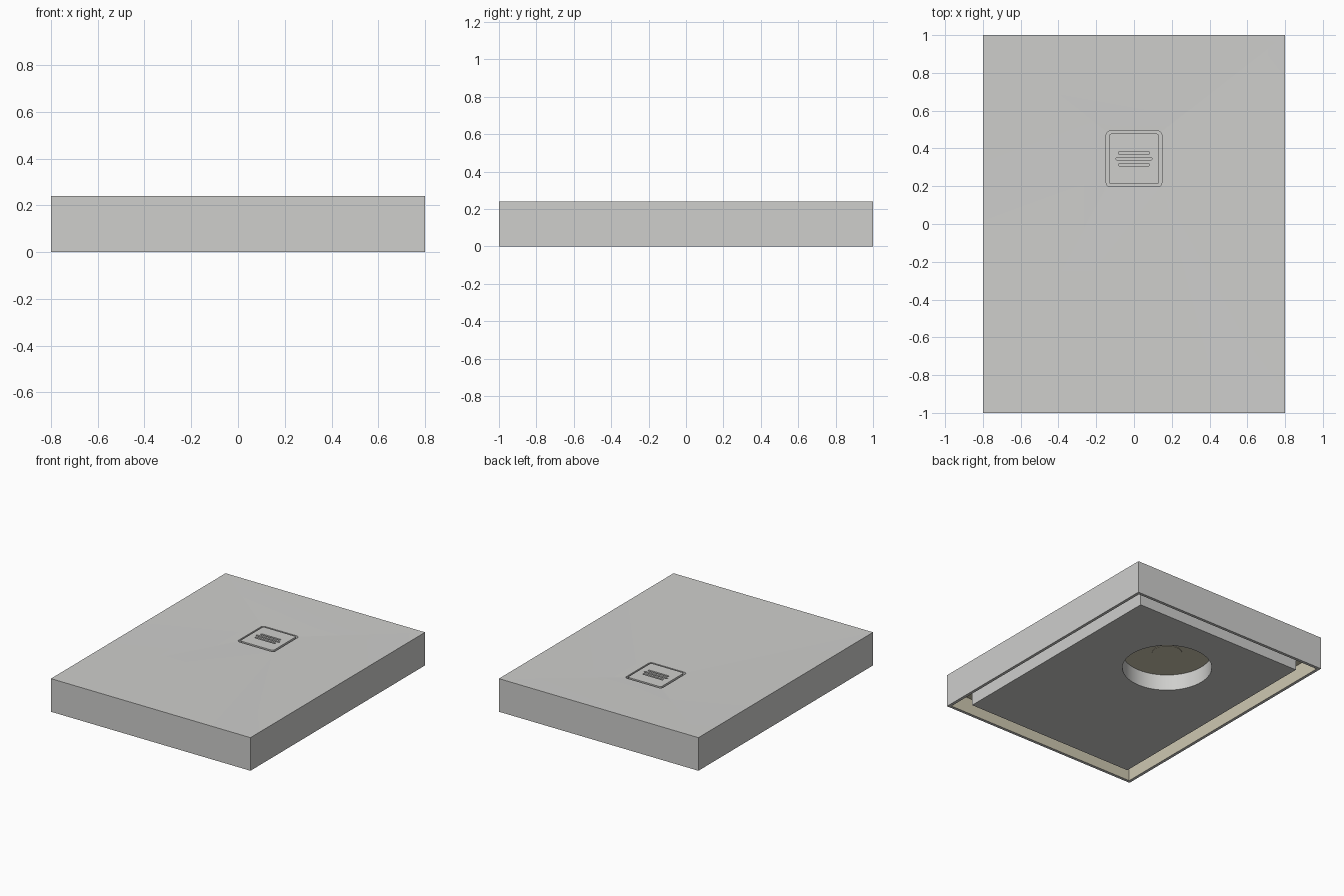
import bpy, bmesh, math

cube = bpy.data.objects.get("Cube")
if cube:
    bpy.data.objects.remove(cube, do_unlink=True)

HX, HY, TOP = 0.8, 1.0, 0.24      # tray half sizes and height
RIM, DEPTH = 0.03, 0.117          # underside rim width and cavity depth
DRAIN_Y, DIP = 0.345, 0.228       # drain position and height of the floor there


def material(name, color):
    m = bpy.data.materials.new(name)
    m.use_nodes = True
    m.diffuse_color = (*color, 1)
    m.node_tree.nodes["Principled BSDF"].inputs["Base Color"].default_value = (*color, 1)
    return m


gray = material("light gray", (0.62, 0.62, 0.605))
tan = material("warm beige", (0.62, 0.575, 0.44))


def make_object(name, bm, *mats):
    bmesh.ops.recalc_face_normals(bm, faces=bm.faces)
    mesh = bpy.data.meshes.new(name)
    bm.to_mesh(mesh)
    bm.free()
    ob = bpy.data.objects.new(name, mesh)
    bpy.context.collection.objects.link(ob)
    for m in mats:
        mesh.materials.append(m)
    return ob


def rounded_prism(name, hx, hy, radius, z0, z1, y=DRAIN_Y, steps=6, mat=gray):
    """Upright prism with a rounded rectangle, capsule or circle outline."""
    bm = bmesh.new()
    ring = []
    for q, (sx, sy) in enumerate(((1, 1), (-1, 1), (-1, -1), (1, -1))):
        for i in range(steps + 1):
            a = math.pi / 2 * (q + i / steps)
            ring.append(bm.verts.new((sx * (hx - radius) + radius * math.cos(a),
                                      y + sy * (hy - radius) + radius * math.sin(a), z0)))
    bmesh.ops.remove_doubles(bm, verts=ring, dist=1e-5)
    bm.verts.ensure_lookup_table()
    face = bm.faces.new(list(bm.verts))
    out = bmesh.ops.extrude_face_region(bm, geom=[face])
    top = [v for v in out["geom"] if isinstance(v, bmesh.types.BMVert)]
    bmesh.ops.translate(bm, verts=top, vec=(0, 0, z1 - z0))
    return make_object(name, bm, mat)


def cut(ob, cutter):
    mod = ob.modifiers.new("cut", "BOOLEAN")
    mod.operation, mod.solver, mod.object = "DIFFERENCE", "EXACT", cutter
    bpy.context.view_layer.objects.active = ob
    bpy.ops.object.modifier_apply(modifier=mod.name)
    bpy.data.objects.remove(cutter, do_unlink=True)


def smooth(ob):
    bpy.ops.object.select_all(action="DESELECT")
    ob.select_set(True)
    bpy.context.view_layer.objects.active = ob
    bpy.ops.object.shade_smooth_by_angle(angle=math.radians(30))


# Tray: outer walls, floor sloping to the drain, hollow underside
bm = bmesh.new()
corners = ((-1, -1), (1, -1), (1, 1), (-1, 1))
low = [bm.verts.new((x * HX, y * HY, 0)) for x, y in corners]
high = [bm.verts.new((x * HX, y * HY, TOP)) for x, y in corners]
sump = [bm.verts.new((x * 0.14, DRAIN_Y + y * 0.14, DIP)) for x, y in corners]
bottom = bm.faces.new(low)
bm.faces.new(sump)
for a, b in ((low, high), (high, sump)):
    for i in range(4):
        j = (i + 1) % 4
        bm.faces.new((a[i], a[j], b[j], b[i]))
bmesh.ops.recalc_face_normals(bm, faces=bm.faces)
bmesh.ops.inset_region(bm, faces=[bottom], thickness=RIM)
out = bmesh.ops.extrude_face_region(bm, geom=[bottom])
bmesh.ops.translate(bm, vec=(0, 0, DEPTH),
                    verts=[v for v in out["geom"] if isinstance(v, bmesh.types.BMVert)])
if bottom.is_valid:
    bm.faces.remove(bottom)
tray = make_object("shower_tray", bm, gray, tan)
cut(tray, rounded_prism("recess_cutter", 0.147, 0.147, 0.02, 0.2, 0.3))

# Beige lining inside the cavity
for p in tray.data.polygons:
    c = p.center
    inside = abs(c.x) < HX - RIM / 2 - 0.01 and abs(c.y) < HY - RIM / 2 - 0.01
    on_wall = abs(c.x) < HX - 0.01 and abs(c.y) < HY - 0.01
    p.material_index = int(on_wall and 0.01 < c.z < DEPTH + 0.01 and (inside or abs(p.normal.z) < 0.1))
smooth(tray)

# Drain cover with three slots
cover = rounded_prism("drain_cover", 0.133, 0.133, 0.014, 0.2, 0.23)
for offset, half in ((-0.031, 0.082), (0, 0.095), (0.031, 0.082)):
    cut(cover, rounded_prism("slot_cutter", half, 0.0075, 0.0075, 0.21, 0.3, DRAIN_Y + offset))
smooth(cover)

# Support block under the floor, with a round opening for the waste
bm = bmesh.new()
bmesh.ops.create_cube(bm, size=1)
for v in bm.verts:
    v.co.x *= 2 * (HX - 0.12)
    v.co.y *= 2 * (HY - 0.12)
    v.co.z = (v.co.z + 0.5) * (DEPTH + 0.002)
block = make_object("support_block", bm, gray)
cut(block, rounded_prism("hole_cutter", 0.3, 0.3, 0.3, -0.1, 0.3, steps=16))
smooth(block)

# Waste outlet on the cavity ceiling
outlet = rounded_prism("waste_outlet", 0.1, 0.1, 0.1, DEPTH - 0.004, DEPTH + 0.002, steps=10, mat=tan)
smooth(outlet)
